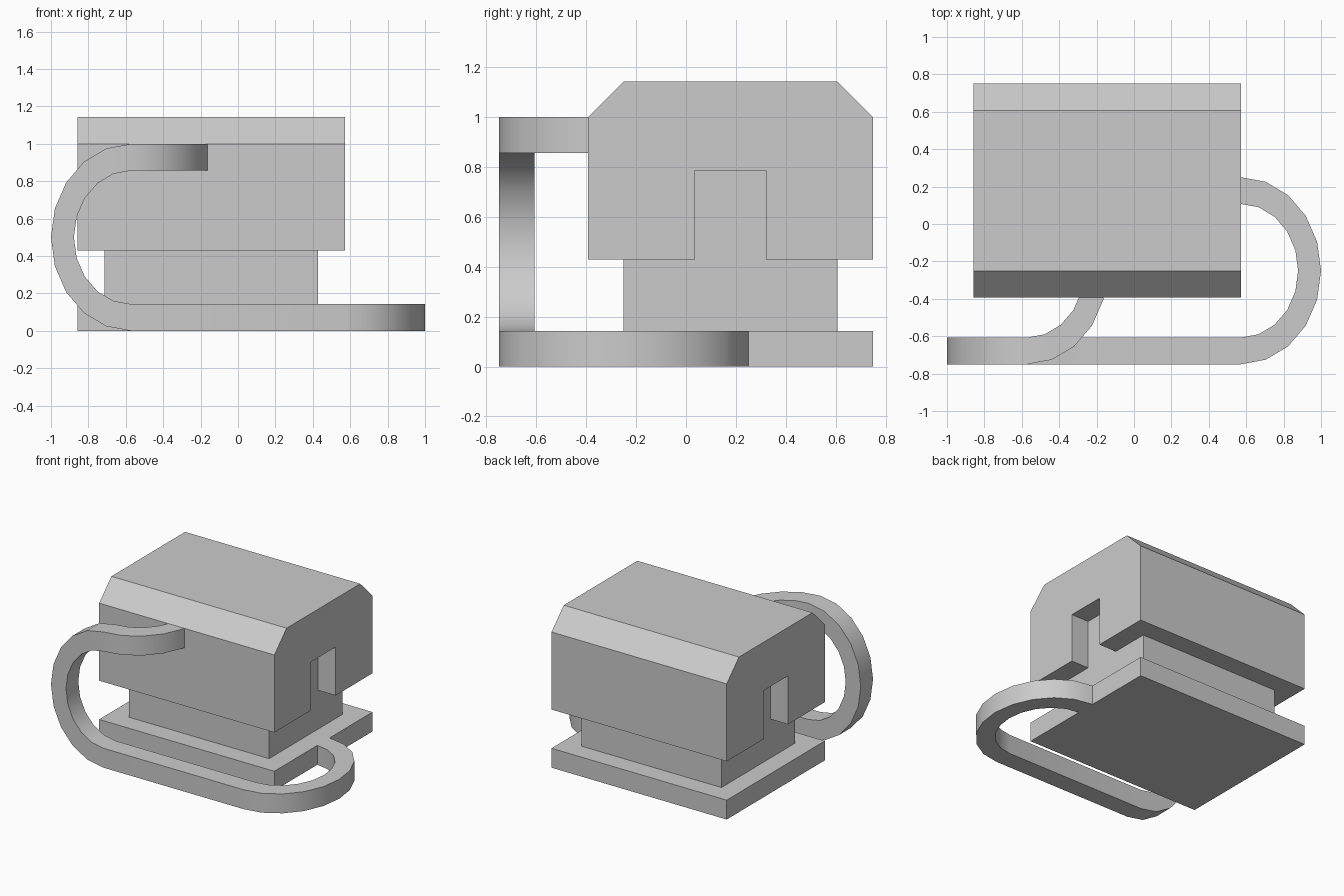
import bpy, bmesh, math

if "Cube" in bpy.data.objects:
    bpy.data.objects.remove(bpy.data.objects["Cube"])

U = 1 / 7  # one grid unit of the design


def make_object(name, bm):
    bmesh.ops.recalc_face_normals(bm, faces=bm.faces)
    mesh = bpy.data.meshes.new(name)
    bm.to_mesh(mesh)
    bm.free()
    obj = bpy.data.objects.new(name, mesh)
    bpy.context.collection.objects.link(obj)
    return obj


def sweep(name, sections):
    """Skin a list of matching closed sections and cap both ends."""
    bm = bmesh.new()
    rings = [[bm.verts.new(p) for p in s] for s in sections]
    n = len(rings[0])
    for a, b in zip(rings, rings[1:]):
        for i in range(n):
            j = (i + 1) % n
            bm.faces.new((a[i], a[j], b[j], b[i]))
    bm.faces.new(rings[0])
    bm.faces.new(rings[-1])
    return make_object(name, bm)


def extrude_x(name, profile, x0, x1):
    return sweep(name, [[(x, y, z) for y, z in profile] for x in (x0, x1)])


def box(name, x0, x1, y0, y1, z0, z1):
    return extrude_x(name, [(y0, z0), (y1, z0), (y1, z1), (y0, z1)], x0, x1)


LEFT, RIGHT = -6 * U, 4 * U
FRONT, BACK = -2.75 * U, 5.25 * U

# Base plate and narrower neck
box("base_plate", LEFT, RIGHT, FRONT, BACK, 0, U)
box("neck", LEFT + U, RIGHT - U, FRONT + U, BACK - U, U, 3 * U)

# Body with chamfered top edges
body = extrude_x("body", [(FRONT, 3 * U), (BACK, 3 * U), (BACK, 7 * U),
                          (BACK - U, 8 * U), (FRONT + U, 8 * U), (FRONT, 7 * U)],
                 LEFT, RIGHT)

# Slots in both ends of the body
for side, x0, x1 in (("left", LEFT - U, LEFT + U), ("right", RIGHT - U, RIGHT + U)):
    cutter = box(side + "_slot_cutter", x0, x1, 0.25 * U, 2.25 * U, 2 * U, 5.5 * U)
    cutter.hide_render = True
    cutter.hide_viewport = True
    cut = body.modifiers.new(side + "_slot", 'BOOLEAN')
    cut.operation = 'DIFFERENCE'
    cut.solver = 'EXACT'
    cut.object = cutter

# Flat cable: base bend, straight run, rising loop, bend into the body
STEPS = 10
FLAT = 6 / 7                 # bends are slightly squashed along x
RO, RI = 3.5 * U, 2.5 * U
CY, CZ = -1.75 * U, 3.5 * U
Y0, Y1 = CY - RO, CY - RI


def bend(angle):
    s, c = math.sin(angle) * FLAT, math.cos(angle)
    return (RO * s, RO * c), (RI * s, RI * c)


sections = []
for i in range(STEPS + 1):   # bend at the right of the base
    (ox, oy), (ix, iy) = bend(math.pi * i / STEPS)
    sections.append([(RIGHT + ox, CY + oy, 0), (RIGHT + ox, CY + oy, U),
                     (RIGHT + ix, CY + iy, U), (RIGHT + ix, CY + iy, 0)])
for i in range(STEPS + 1):   # upright loop at the left
    (ox, oz), (ix, iz) = bend(math.pi * i / STEPS)
    sections.append([(-RIGHT - ox, Y0, CZ - oz), (-RIGHT - ix, Y0, CZ - iz),
                     (-RIGHT - ix, Y1, CZ - iz), (-RIGHT - ox, Y1, CZ - oz)])
for i in range(1, STEPS // 2 + 1):   # bend into the front of the body
    (ox, oy), (ix, iy) = bend(math.pi * i / STEPS)
    sections.append([(-RIGHT + ox, CY - oy, 7 * U), (-RIGHT + ox, CY - oy, 6 * U),
                     (-RIGHT + ix, CY - iy, 6 * U), (-RIGHT + ix, CY - iy, 7 * U)])
cable = sweep("cable", sections)

bpy.context.view_layer.objects.active = cable
cable.select_set(True)
bpy.ops.object.shade_smooth_by_angle(angle=math.radians(30))
